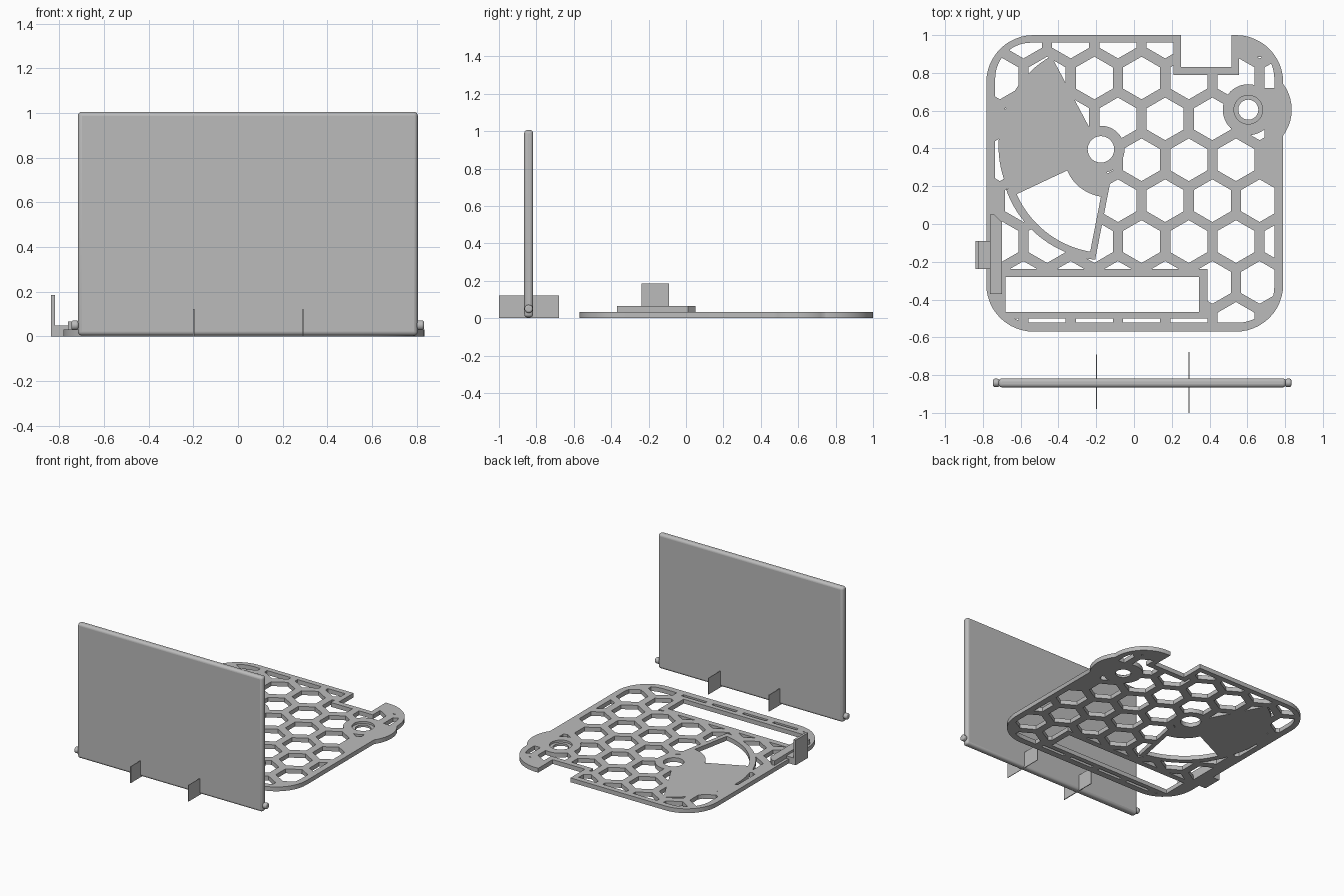
import bpy, bmesh, math
from math import cos, sin, radians, pi

if "Cube" in bpy.data.objects:
    bpy.data.objects.remove(bpy.data.objects["Cube"], do_unlink=True)

grey = bpy.data.materials.new("plain_grey")
grey.use_nodes = True
grey.diffuse_color = (0.5, 0.5, 0.5, 1)
grey.node_tree.nodes["Principled BSDF"].inputs["Base Color"].default_value = (0.5, 0.5, 0.5, 1)


def prisms(name, outlines, z0, z1):
    """One object holding an upright prism for every outline."""
    bm = bmesh.new()
    for pts in outlines:
        face = bm.faces.new([bm.verts.new((x, y, z0)) for x, y in pts])
        new = bmesh.ops.extrude_face_region(bm, geom=[face])["geom"]
        bmesh.ops.translate(bm, vec=(0, 0, z1 - z0),
                            verts=[v for v in new if isinstance(v, bmesh.types.BMVert)])
    bmesh.ops.recalc_face_normals(bm, faces=bm.faces)
    mesh = bpy.data.meshes.new(name)
    bm.to_mesh(mesh)
    bm.free()
    mesh.materials.append(grey)
    obj = bpy.data.objects.new(name, mesh)
    bpy.context.collection.objects.link(obj)
    return obj


def boolean(obj, tool, operation):
    """Apply a boolean and throw the tool away."""
    mod = obj.modifiers.new("cut", "BOOLEAN")
    mod.operation, mod.solver, mod.object = operation, "EXACT", tool
    deps = bpy.context.evaluated_depsgraph_get()
    deps.update()
    mesh = bpy.data.meshes.new_from_object(obj.evaluated_get(deps))
    obj.modifiers.clear()
    obj.data = mesh
    bpy.data.objects.remove(tool, do_unlink=True)


def rect(x0, x1, y0, y1):
    return [(x0, y0), (x1, y0), (x1, y1), (x0, y1)]


def arc(c, r0, r1, a0, a1, n=24):
    pts = []
    for i in range(n + 1):
        t = i / n
        a, r = radians(a0 + (a1 - a0) * t), r0 + (r1 - r0) * t
        pts.append((c[0] + r * cos(a), c[1] + r * sin(a)))
    return pts


def circle(c, r, n=48):
    return arc(c, r, r, 0, 360 - 360 / n, n - 1)


def rounded(x0, x1, y0, y1, r):
    corners = [(x1 - r, y1 - r), (x0 + r, y1 - r), (x0 + r, y0 + r), (x1 - r, y0 + r)]
    return [p for i, c in enumerate(corners) for p in arc(c, r, r, 90 * i, 90 * i + 90, 12)]


def box(name, x, y, z, bevel=0):
    obj = prisms(name, [rect(*x, *y)], *z)
    if bevel:
        mod = obj.modifiers.new("round", "BEVEL")
        mod.width, mod.segments = bevel, 4
    return obj


def smooth(obj):
    bpy.ops.object.select_all(action="DESELECT")
    obj.select_set(True)
    bpy.context.view_layer.objects.active = obj
    bpy.ops.object.shade_smooth_by_angle(angle=radians(35))


THICK = 0.032
HUB, EYE = (-0.175, 0.395), (0.605, 0.605)

# Honeycomb holes, kept inside the border
PITCH, ROW = 0.25, 0.2165
hexes = []
for j in range(-5, 4):
    for i in range(-4, 5):
        c = (0.04 + PITCH * (i + 0.5 * (j % 2)), 0.34 + ROW * j)
        hexes.append(arc(c, 0.113, 0.113, 30, 330, 5))
holes = prisms("honeycomb_holes", hexes, -0.1, 0.1)
boolean(holes, prisms("inner", [rounded(-0.735, 0.743, -0.522, 0.96, 0.19)], -0.2, 0.2), "INTERSECT")

# Areas that stay solid: slot frame, notch frame, eyelet, fan blade, fan window frame, hub
solid_areas = [
    rect(-0.9, 0.39, -0.5, -0.237),
    rect(0.21, 0.555, 0.79, 1.1),
    rect(0.55, 0.9, 0.885, 1.1),
    rect(0.69, 0.9, 0.23, 0.72),
    circle(EYE, 0.135),
    [HUB] + arc(HUB, 0.56, 0.535, 118, 204),
    [HUB] + arc(HUB, 0.545, 0.585, 203, 267) + [(-0.127, 0.215)],
    circle(HUB, 0.125),
    rect(-0.76, -0.70, -0.37, 0.05),
]
for outline in solid_areas:
    boolean(holes, prisms("solid_area", [outline], -0.3, 0.3), "DIFFERENCE")

# Base plate with eyelet bulge
plate = prisms("honeycomb_plate", [rounded(-0.782, 0.79, -0.57, 1.0, 0.25)], 0, THICK)
boolean(plate, prisms("bulge", [circle(EYE, 0.23)], 0, THICK), "UNION")
boolean(plate, holes, "DIFFERENCE")

# Long slot, notch, hub hole, eyelet hole and fan window
window = arc(HUB, 0.505, 0.545, 208, 264) + arc(HUB, 0.25, 0.21, 270, 212, 10)
cutouts = [rect(-0.68, 0.345, -0.465, -0.28), rect(0.25, 0.515, 0.83, 1.1),
           circle(HUB, 0.07), circle(EYE, 0.053), window]
for outline in cutouts:
    boolean(plate, prisms("cutout", [outline], -0.1, 0.1), "DIFFERENCE")
boolean(plate, prisms("eyelet_recess", [circle(EYE, 0.076)], 0.016, 0.1), "DIFFERENCE")
smooth(plate)

# Side clip on the plate's right edge
prisms("clip_base", [[(-0.762, -0.37), (-0.70, -0.37), (-0.70, 0.01), (-0.74, 0.05), (-0.762, 0.05)]],
       0.01, 0.066)
box("clip_arm", (-0.825, -0.755), (-0.238, -0.09), (0, 0.05))
box("clip_tab", (-0.838, -0.82), (-0.238, -0.09), (0, 0.186))

# Upright panel with rounded edges
panel = box("upright_panel", (-0.717, 0.805), (-0.865, -0.817), (0.004, 1.006), 0.018)
smooth(panel)

# Pivot pins at the panel's lower corners
for side, x in (("right", -0.73), ("left", 0.817)):
    bpy.ops.mesh.primitive_cylinder_add(vertices=24, radius=0.022, depth=0.032,
                                        location=(x, -0.841, 0.05), rotation=(0, pi / 2, 0))
    pin = bpy.context.object
    pin.name = side + "_pivot_pin"
    pin.data.materials.append(grey)
    mod = pin.modifiers.new("round", "BEVEL")
    mod.width, mod.segments, mod.limit_method = 0.009, 3, "ANGLE"
    smooth(pin)

# Thin support fins through the panel
box("right_fin", (-0.201, -0.195), (-0.98, -0.69), (0, 0.122))
box("left_fin", (0.289, 0.293), (-1.0, -0.678), (0, 0.122))
